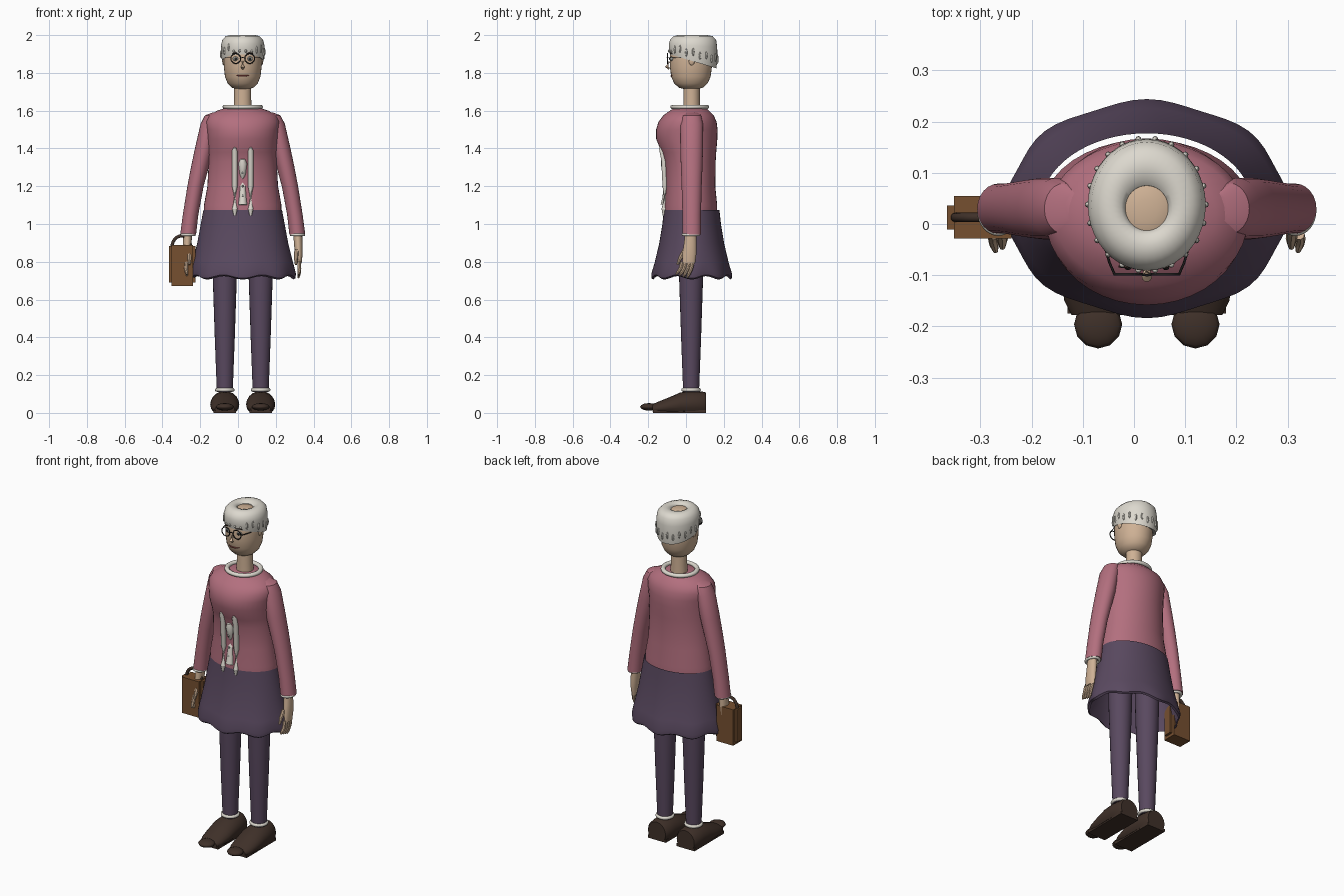
import bpy, bmesh
from math import sin, cos, pi, tau
from mathutils import Vector

cube = bpy.data.objects.get("Cube")
if cube:
    bpy.data.objects.remove(cube)

CX, CY = 0.025, 0.03   # body axis
parts = []


def material(name, rgb):
    m = bpy.data.materials.new(name)
    m.use_nodes = True
    m.diffuse_color = (*rgb, 1)
    bsdf = next(n for n in m.node_tree.nodes if n.type == 'BSDF_PRINCIPLED')
    bsdf.inputs["Base Color"].default_value = (*rgb, 1)
    return m


SKIN = material("skin", (0.62, 0.44, 0.30))
PINK = material("rose knit", (0.45, 0.16, 0.21))
PURPLE = material("plum cloth", (0.10, 0.066, 0.115))
WHITE = material("off white", (0.72, 0.69, 0.62))
BROWN = material("bag leather", (0.18, 0.08, 0.03))
DARK = material("dark leather", (0.05, 0.03, 0.022))
BLACK = material("dark frame", (0.02, 0.018, 0.018))
EYE = material("eye grey", (0.30, 0.32, 0.30))
LIP = material("lip red", (0.25, 0.06, 0.05))


def skin(name, rings, mat, caps=True):
    """Bridge a list of equal point rings into one surface."""
    bm = bmesh.new()
    loops = [[bm.verts.new(p) for p in ring] for ring in rings]
    n = len(loops[0])
    for a, b in zip(loops, loops[1:]):
        for i in range(n):
            j = (i + 1) % n
            bm.faces.new((a[i], a[j], b[j], b[i]))
    if caps:
        bm.faces.new(loops[0])
        bm.faces.new(loops[-1])
    bmesh.ops.recalc_face_normals(bm, faces=bm.faces)
    mesh = bpy.data.meshes.new(name)
    bm.to_mesh(mesh)
    bm.free()
    mesh.materials.append(mat)
    ob = bpy.data.objects.new(name, mesh)
    bpy.context.collection.objects.link(ob)
    parts.append(ob)
    return ob


def ellipse(x, y, z, rx, ry, n=32):
    return [Vector((x + rx * cos(tau * i / n), y + ry * sin(tau * i / n), z)) for i in range(n)]


def loft(name, sections, mat, n=32, caps=True):
    return skin(name, [ellipse(*s, n) for s in sections], mat, caps)


def tube(name, points, radii, mat, n=10):
    pts = [Vector(p) for p in points]
    rings = []
    for i, p in enumerate(pts):
        t = pts[min(i + 1, len(pts) - 1)] - pts[max(i - 1, 0)]
        q = t.to_track_quat('Z', 'Y')
        rings.append([p + q @ v for v in ellipse(0, 0, 0, radii[i], radii[i], n)])
    return skin(name, rings, mat)


def adopt(name, mat, scale=(1, 1, 1)):
    ob = bpy.context.object
    ob.name, ob.scale = name, scale
    ob.data.materials.append(mat)
    parts.append(ob)
    return ob


def ball(name, loc, size, mat, n=16):
    bpy.ops.mesh.primitive_uv_sphere_add(segments=n, ring_count=max(6, n // 2), radius=1, location=loc)
    return adopt(name, mat, size)


def ring(name, loc, major, minor, mat, scale=(1, 1, 1), rot=(0, 0, 0)):
    bpy.ops.mesh.primitive_torus_add(location=loc, rotation=rot, major_radius=major,
                                     minor_radius=minor, major_segments=32, minor_segments=10)
    return adopt(name, mat, scale)


def box(name, loc, size, mat):
    bpy.ops.mesh.primitive_cube_add(size=1, location=loc)
    return adopt(name, mat, size)


# Jumper: (z, half width, front y, back y)
body = [(1.05, .205, -.115, .165), (1.10, .205, -.115, .165), (1.20, .187, -.108, .155),
        (1.33, .18, -.115, .157), (1.38, .182, -.13, .16), (1.45, .187, -.158, .166),
        (1.50, .192, -.158, .167), (1.54, .197, -.146, .162), (1.575, .18, -.12, .147),
        (1.60, .135, -.085, .122), (1.615, .09, -.06, .105)]
loft("jumper_body", [(CX, (f + b) / 2, z, w, (b - f) / 2) for z, w, f, b in body], PINK, 40)

# Skirt with wavy hem
skirt = [(1.075, .208, .147, 0), (1.0, .222, .155, 0), (.9, .24, .171, .2),
         (.80, .264, .194, .6), (.745, .277, .21, 1), (.722, .274, .209, 1), (.715, .262, .2, 1)]
rings = []
for z, rx, ry, wave in skirt:
    pts = ellipse(CX, .03, z, rx, ry, 64)
    for i, p in enumerate(pts):
        w = cos(8 * tau * i / 64) * wave
        p.x += (p.x - CX) * .018 * w
        p.y += (p.y - .03) * .018 * w
        p.z -= .009 * w
    rings.append(pts)
skin("skirt", rings, PURPLE, caps=False)

# Neck and collar
loft("neck", [(CX, CY, 1.58, .05, .046), (CX, CY, 1.66, .045, .043), (CX, CY, 1.77, .045, .043)], SKIN, 24)
ring("collar", (CX, .02, 1.62), .09, .013, WHITE, (1.04, 1, .9))

# Head: fuller around the jaw than an ellipsoid
head = [(1.714, .03), (1.722, .058), (1.745, .08), (1.78, .094), (1.83, .1), (1.88, .101),
        (1.92, .096), (1.955, .08), (1.98, .052), (1.988, .02)]
loft("head", [(CX, .026, z, r, r * 1.11) for z, r in head], SKIN)

# Hair: cap with a bare crown, lower edge dropping to the back
cap = [(.088, 1.872, .3, .012), (.109, 1.862, .3, .014), (.115, 1.90, .22, .014), (.115, 1.945, .08, .013),
       (.108, 1.975, 0, .014), (.09, 1.994, 0, .014), (.068, 2.0, 0, .01),
       (.05, 1.995, 0, .005), (.042, 1.985, 0, .002), (.04, 1.95, 0, .002)]
rings = []
for r, z, tilt, extra in cap:
    pts = ellipse(CX, .03 + extra * .55, z, r, r + extra, 40)
    for p in pts:
        p.z -= tilt * (p.y - .035)
    rings.append(pts)
skin("hair", rings, WHITE, caps=False)
for i in range(22):
    a = -pi / 2 + tau * (i + .5) / 22
    x, y = CX + .115 * cos(a), .038 + .129 * sin(a)
    front = sin(a) < -.8
    ball("hair_curl", (x, y, (1.885 if front else 1.9 + .012 * (i % 2)) - .25 * (y - .035)),
         (.006, .006, .008 if front else .021), WHITE, 8)

# Face
for s in (-1, 1):
    x = CX + s * .037
    ball("eye", (x, -.074, 1.875), (.016, .012, .012), EYE)
    ball("pupil", (x, -.085, 1.875), (.007, .005, .007), BLACK, 10)
    ring("glasses_rim", (x, -.098, 1.876), .026, .0028, BLACK, rot=(pi / 2, 0, 0))
    tube("glasses_hinge", [(x + s * .026, -.098, 1.88), (x + s * .036, -.075, 1.88),
                           (CX + s * .1, .02, 1.88)], [.0025] * 3, BLACK, 6)
    tube("eyebrow", [(x - .018, -.083, 1.902), (x, -.084, 1.907), (x + .018, -.074, 1.902)],
         [.002, .003, .002], DARK, 6)
    ball("ear", (CX + s * .101, .03, 1.862), (.008, .016, .022), SKIN, 10)
tube("glasses_bridge", [(CX - .011, -.098, 1.878), (CX, -.1, 1.882), (CX + .011, -.098, 1.878)], [.0025] * 3, BLACK, 6)
tube("nose", [(CX, -.088, 1.86), (CX, -.103, 1.832), (CX, -.088, 1.822)], [.006, .010, .006], SKIN)
tube("mouth", [(CX - .036, -.07, 1.789), (CX - .015, -.079, 1.784), (CX + .015, -.079, 1.784),
               (CX + .036, -.07, 1.789)], [.002, .004, .004, .002], LIP, 8)

# White front trim and buttons
for s in (-1, 1):
    x = CX + s * .042
    tube("front_trim", [(x, -.138, 1.405), (x, -.128, 1.39), (x, -.117, 1.34), (x, -.11, 1.2),
                        (x, -.116, 1.08), (x, -.118, 1.045)], [.006, .014, .015, .015, .014, .006], WHITE)
tube("centre_frill", [(CX, -.12, 1.345), (CX, -.112, 1.32), (CX, -.104, 1.26), (CX, -.101, 1.2),
                      (CX, -.106, 1.14), (CX, -.112, 1.10)], [.012, .023, .017, .016, .02, .024], WHITE)
for z in (1.15, 1.2, 1.27):
    ball("button", (CX, -.121, z), (.006, .005, .006), EYE, 10)

for s, side in ((1, "left"), (-1, "right")):
    def at(o, y, z):
        return (CX + s * o, y, z)
    # Sleeve and frilled cuff
    sleeve = [(1.59, .14, .02, .03), (1.575, .16, .04, .05), (1.53, .176, .047, .06), (1.4, .203, .05, .06),
              (1.3, .227, .047, .057), (1.2, .25, .043, .053), (1.05, .276, .041, .049), (.945, .289, .042, .049)]
    loft(side + "_sleeve", [(*at(o, .03, z), rx, ry) for z, o, rx, ry in sleeve], PINK, 24)
    ring(side + "_cuff", at(.29, .026, .943), .033, .008, WHITE, (1, 1.2, 1))
    # Hand with bent fingers
    loft(side + "_palm", [(*at(.291, .025, .95), .024, .03), (*at(.294, .022, .89), .022, .034),
                          (*at(.297, .018, .84), .02, .037), (*at(.298, .014, .79), .014, .034)], SKIN, 16)
    for k in range(4):
        y = .036 - .019 * k
        tube(side + "_finger", [at(.298, y, .80), at(.3, y - .008, .765), at(.298, y - .02, .735 + .004 * k),
                                at(.295, y - .032, .715 + .006 * k)], [.010, .010, .009, .005], SKIN, 8)
    tube(side + "_thumb", [at(.285, -.008, .86), at(.282, -.03, .82), at(.282, -.045, .785)],
         [.012, .011, .006], SKIN, 8)
    # Leg and sock
    loft(side + "_leg", [(*at(.095, .027, z), r, r) for z, r in
                         ((1.0, .07), (.7, .063), (.4, .053), (.11, .042))], PURPLE, 24)
    ring(side + "_sock", at(.095, .027, .122), .042, .01, WHITE)
    # Shoe: arched sections from heel to toe
    shoe = [(.105, .058, .108), (.09, .068, .112), (.03, .075, .116), (-.03, .077, .108),
            (-.09, .075, .082), (-.15, .066, .058), (-.178, .052, .046)]
    skin(side + "_shoe", [[Vector(at(.095 + w * cos(a), y, max(.008, h * (.42 + .58 * sin(a)))))
                           for a in (tau * i / 20 for i in range(20))] for y, w, h in shoe], DARK)
    box(side + "_sole", at(.095, -.035, .008), (.12, .28, .016), DARK)
    ball(side + "_toe", at(.095, -.196, .032), (.047, .047, .02), DARK, 12)

# Handbag
box("bag_body", (-.295, .013, .78), (.112, .083, .215), BROWN)
box("bag_sides", (-.295, .013, .787), (.14, .047, .195), BROWN)
arch = [(-.3 + .05 * cos(pi * i / 12), .013, .875 + .062 * sin(pi * i / 12)) for i in range(13)]
tube("bag_handle", arch, [.009] * 13, DARK)

# Smooth shading with sharp creases kept
bpy.ops.object.select_all(action='DESELECT')
for ob in parts:
    ob.select_set(True)
bpy.context.view_layer.objects.active = parts[0]
bpy.ops.object.shade_smooth_by_angle(angle=.7)
